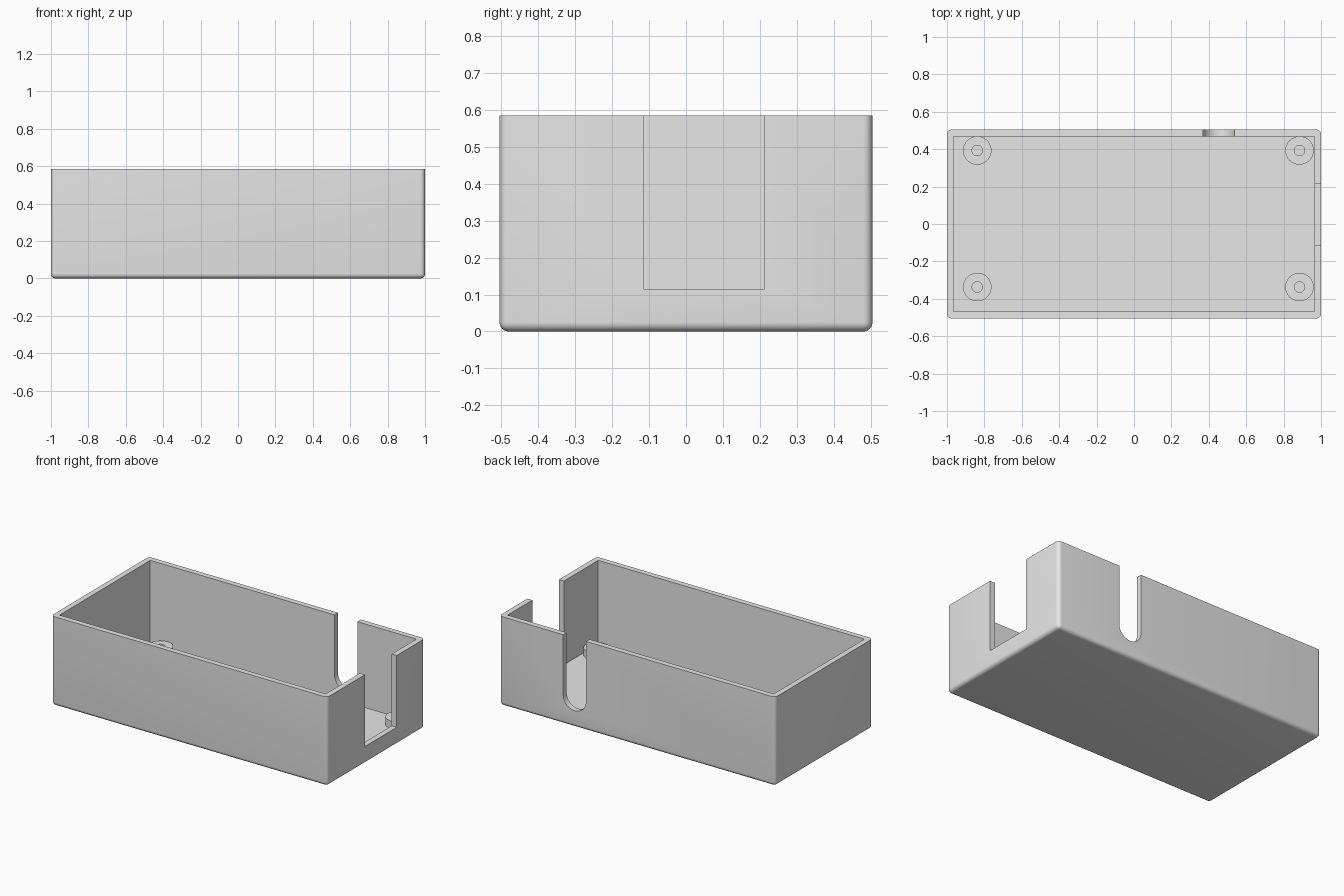
import bpy, bmesh
from math import radians
from mathutils import Matrix, Vector

cube = bpy.data.objects.get("Cube")
if cube:
    bpy.data.objects.remove(cube, do_unlink=True)

HX, HY, H = 1.0, 0.505, 0.585     # outer half sizes and height
WALL, FLOOR, ROUND = 0.036, 0.037, 0.025

grey = bpy.data.materials.new("light_grey_plastic")
grey.use_nodes = True
grey.diffuse_color = (0.8, 0.8, 0.8, 1)
grey.node_tree.nodes["Principled BSDF"].inputs["Base Color"].default_value = (0.8, 0.8, 0.8, 1)


def finish(name, bm, helper=False):
    bmesh.ops.recalc_face_normals(bm, faces=bm.faces)
    mesh = bpy.data.meshes.new(name)
    bm.to_mesh(mesh)
    bm.free()
    mesh.materials.append(grey)
    obj = bpy.data.objects.new(name, mesh)
    bpy.context.collection.objects.link(obj)
    if helper:
        obj.hide_render = True
        obj.hide_set(True)
    return obj


def box(bm, low, high):
    low, high = Vector(low), Vector(high)
    mat = Matrix.Translation((low + high) / 2) @ Matrix.Diagonal((*(high - low), 1))
    return bmesh.ops.create_cube(bm, size=1, matrix=mat)["verts"]


def cylinder(bm, radius, depth, mat):
    bmesh.ops.create_cone(bm, cap_ends=True, segments=48, radius1=radius,
                          radius2=radius, depth=depth, matrix=mat)


def cut(target, cutter):
    mod = target.modifiers.new("cut_" + cutter.name, 'BOOLEAN')
    mod.operation = 'DIFFERENCE'
    mod.solver = 'EXACT'
    mod.object = cutter


def smooth(obj):
    bpy.ops.object.select_all(action='DESELECT')
    obj.select_set(True)
    bpy.context.view_layer.objects.active = obj
    bpy.ops.object.shade_smooth_by_angle(angle=radians(30))


# Case: block rounded on every edge except the top rim
bm = bmesh.new()
box(bm, (-HX, -HY, 0), (HX, HY, H))
edges = [e for e in bm.edges if min(v.co.z for v in e.verts) < H / 2]
bmesh.ops.bevel(bm, geom=edges, offset=ROUND, segments=6, profile=0.5, affect='EDGES')
case = finish("case", bm)

# Square-cornered cavity
bm = bmesh.new()
box(bm, (WALL - HX, WALL - HY, FLOOR), (HX - WALL, HY - WALL, H + 0.2))
cavity = finish("cavity_cutter", bm, True)

# Wide rectangular notch in the left end wall
bm = bmesh.new()
box(bm, (HX - 0.06, -0.115, 0.115), (HX + 0.1, 0.213, H + 0.1))
notch = finish("end_notch_cutter", bm, True)

# Round-bottomed cable slot in the back wall, extruded from a U profile
SLOT_X, SLOT_R, SLOT_Z = 0.453, 0.083, 0.193
bm = bmesh.new()
profile = [Vector((SLOT_R, 0, H))]
profile += [Matrix.Rotation(radians(a), 3, 'Y') @ Vector((SLOT_R, 0, 0)) for a in range(0, 181, 6)]
profile += [Vector((-SLOT_R, 0, H))]
face = bm.faces.new([bm.verts.new(p + Vector((SLOT_X, HY - 0.06, SLOT_Z))) for p in profile])
ext = bmesh.ops.extrude_face_region(bm, geom=[face])
bmesh.ops.translate(bm, vec=(0, 0.15, 0),
                    verts=[g for g in ext["geom"] if isinstance(g, bmesh.types.BMVert)])
slot = finish("cable_slot_cutter", bm, True)

for cutter in (cavity, notch, slot):
    cut(case, cutter)
smooth(case)

# Four hollow screw posts on the floor: rings spun from a rectangular profile
POST_R, HOLE_R, POST_TOP = 0.076, 0.028, 0.086
for side, x in (("right", -0.838), ("left", 0.885)):
    for end, y in (("front", -0.337), ("back", 0.393)):
        bm = bmesh.new()
        ring = [(HOLE_R, FLOOR - 0.005), (POST_R, FLOOR - 0.005),
                (POST_R, POST_TOP), (HOLE_R, POST_TOP)]
        verts = [bm.verts.new((r, 0, z)) for r, z in ring]
        loop = [bm.edges.new((verts[i], verts[(i + 1) % 4])) for i in range(4)]
        bmesh.ops.spin(bm, geom=verts + loop, cent=(0, 0, 0), axis=(0, 0, 1),
                       angle=radians(360), steps=48, use_merge=True)
        bmesh.ops.remove_doubles(bm, verts=bm.verts, dist=0.0001)
        post = finish(f"{end}_{side}_screw_post", bm)
        post.location = (x, y, 0)
        smooth(post)
